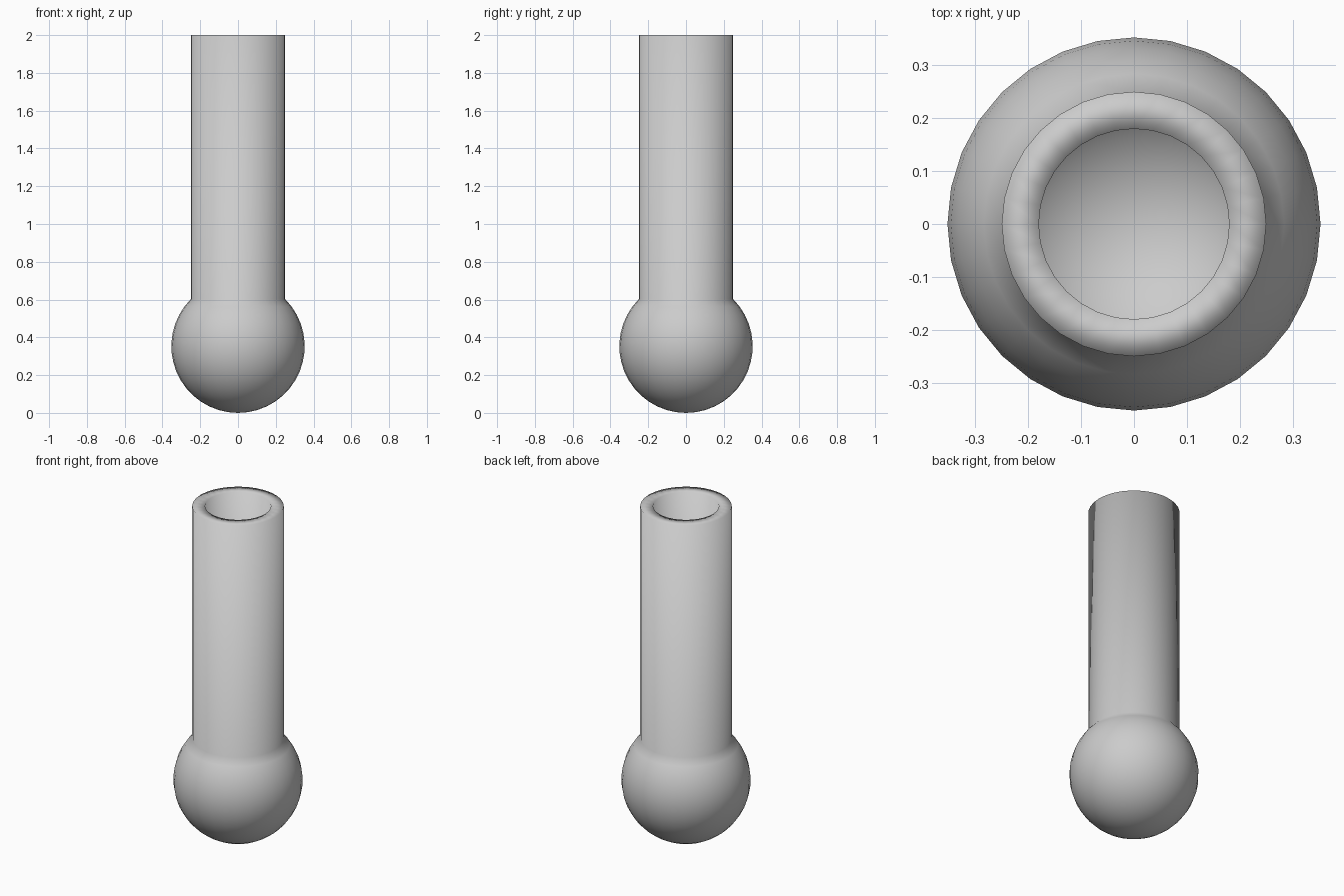
import bpy, bmesh
from math import sin, cos, pi, asin

if "Cube" in bpy.data.objects:
    bpy.data.objects.remove(bpy.data.objects["Cube"])

SEGS = 32
R_OUT, R_IN = 0.353, 0.282      # bulb radii
T_OUT, T_IN = 0.25, 0.18        # tube radii
CZ = R_OUT                      # bulb centre height
TOP = 2.0


def bulb(radius, neck, steps=16):
    """Arc from the bottom pole up to where the bulb meets the tube."""
    end = pi - asin(neck / radius)
    return [(radius * sin(end * i / steps), CZ - radius * cos(end * i / steps))
            for i in range(steps + 1)]


# Profile: outer bulb, outer tube, rim, inner tube, inner bulb
profile = bulb(R_OUT, T_OUT) + [(T_OUT, TOP), (T_IN, TOP)] + bulb(R_IN, T_IN)[::-1]

# Lathe the profile around z
bm = bmesh.new()
verts = [bm.verts.new((r, 0, z)) for r, z in profile]
edges = [bm.edges.new(pair) for pair in zip(verts, verts[1:])]
bmesh.ops.spin(bm, geom=verts + edges, cent=(0, 0, 0), axis=(0, 0, 1),
               angle=2 * pi, steps=SEGS, use_duplicate=False)
bmesh.ops.remove_doubles(bm, verts=bm.verts, dist=0.0005)
bmesh.ops.recalc_face_normals(bm, faces=bm.faces)
for f in bm.faces:
    f.smooth = True

mesh = bpy.data.meshes.new("bulb_tube")
bm.to_mesh(mesh)
bm.free()
bpy.context.collection.objects.link(bpy.data.objects.new("bulb_tube", mesh))
